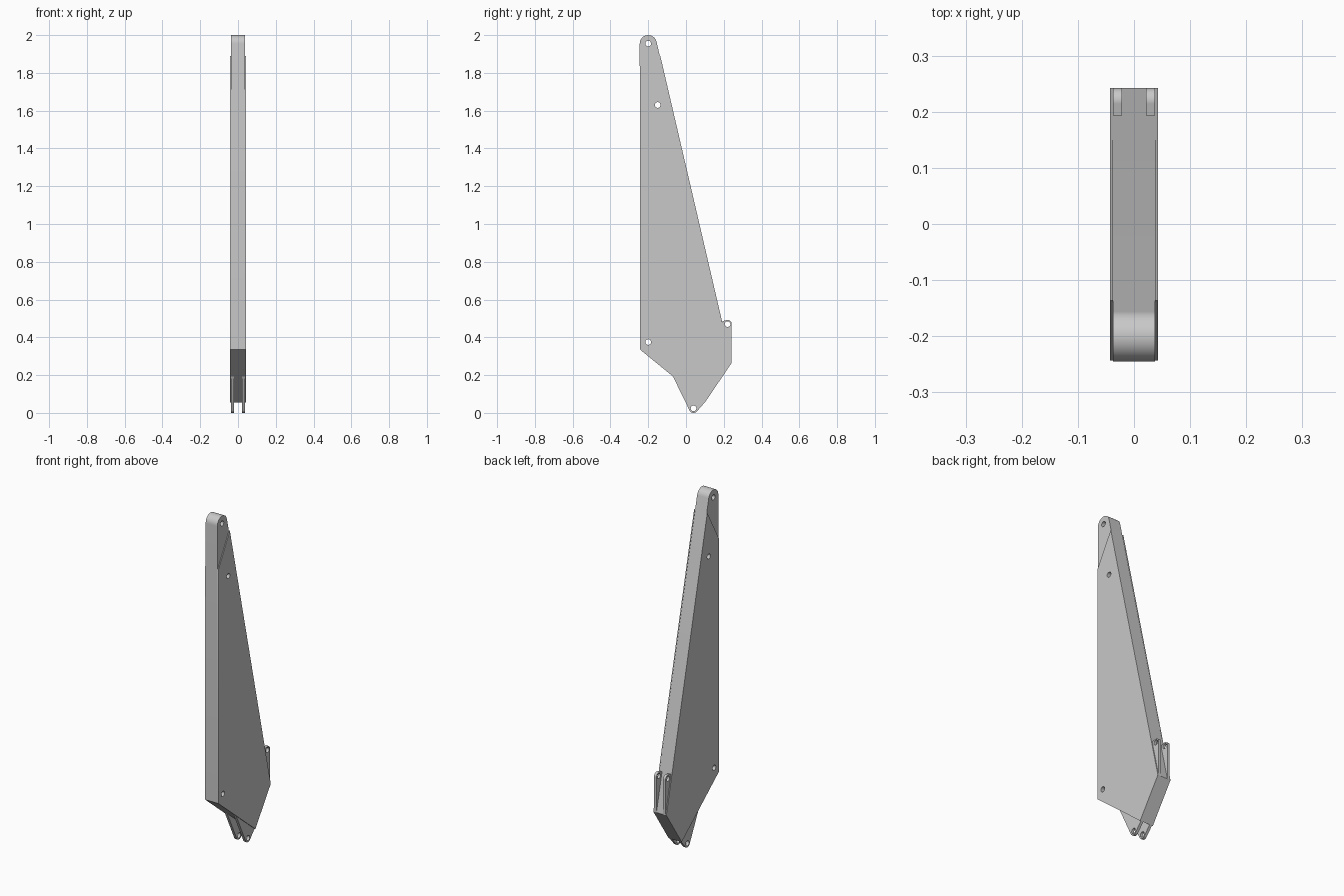
import bpy, bmesh
from math import sin, cos, radians

default = bpy.data.objects.get("Cube")
if default:
    bpy.data.objects.remove(default, do_unlink=True)

grey = bpy.data.materials.new("light grey metal")
grey.use_nodes = True
grey.diffuse_color = (0.58, 0.58, 0.58, 1)
grey.node_tree.nodes["Principled BSDF"].inputs["Base Color"].default_value = grey.diffuse_color

HOLE_RADIUS = 0.015
TOP_PIN = (-0.2, 1.955)
UPPER_PIN = (-0.15, 1.63)
LOWER_PIN = (-0.2, 0.375)
EAR_PIN = (0.22, 0.47)
FOOT_PIN = (0.04, 0.024)


def arc(centre, radius, start, end, steps=16):
    """Points on an arc in the y-z plane, angles in degrees."""
    angles = [radians(start + (end - start) * i / steps) for i in range(steps + 1)]
    return [(centre[0] + radius * cos(a), centre[1] + radius * sin(a)) for a in angles]


def extrude(name, profile, x0, x1):
    """Solid made from a y-z profile between two x positions."""
    bm = bmesh.new()
    face = bm.faces.new([bm.verts.new((x0, y, z)) for y, z in profile])
    result = bmesh.ops.extrude_face_region(bm, geom=[face])
    verts = [v for v in result["geom"] if isinstance(v, bmesh.types.BMVert)]
    bmesh.ops.translate(bm, verts=verts, vec=(x1 - x0, 0, 0))
    bmesh.ops.recalc_face_normals(bm, faces=bm.faces)
    mesh = bpy.data.meshes.new(name)
    bm.to_mesh(mesh)
    bm.free()
    mesh.materials.append(grey)
    obj = bpy.data.objects.new(name, mesh)
    bpy.context.collection.objects.link(obj)
    return obj


def activate(obj):
    bpy.ops.object.select_all(action="DESELECT")
    obj.select_set(True)
    bpy.context.view_layer.objects.active = obj


def drill(obj, pins):
    """Cut pin holes along x, then smooth only the rounded faces."""
    activate(obj)
    for pin in pins:
        cutter = extrude("hole_cutter", arc(pin, HOLE_RADIUS, 0, 345, 23), -0.1, 0.1)
        cutter.hide_render = True
        mod = obj.modifiers.new("pin_hole", "BOOLEAN")
        mod.operation = "DIFFERENCE"
        mod.solver = "EXACT"
        mod.object = cutter
        bpy.ops.object.modifier_apply(modifier=mod.name)
        bpy.data.objects.remove(cutter, do_unlink=True)
    bpy.ops.object.shade_smooth_by_angle(angle=radians(30))


# Long tapered core with a rounded top
base = [(-0.243, 0.335), (0.1, 0.055), (0.242, 0.265)]
core = extrude("arm_core", base + arc(TOP_PIN, 0.045, 13, 180), -0.0375, 0.0375)
drill(core, [TOP_PIN, UPPER_PIN, LOWER_PIN])

# Profiles of the paired parts
plate = base + [(-0.136, 1.89), (-0.243, 1.7)]
ear = [(0.242, 0.265)] + arc(EAR_PIN, 0.022, 0, 110) + [(0.193, 0.486), (0.193, 0.3)]
foot = [(-0.07, 0.195)] + arc(FOOT_PIN, 0.024, 210, 320) + [(0.1, 0.056), (0.08, 0.15)]

# Side plates, rear ears and foot lugs on both sides
for side, sign in (("left", 1), ("right", -1)):
    drill(extrude(side + "_side_plate", plate, sign * 0.0375, sign * 0.0425),
          [UPPER_PIN, LOWER_PIN])
    drill(extrude(side + "_rear_ear", ear, sign * 0.0215, sign * 0.0372), [EAR_PIN])
    drill(extrude(side + "_foot_lug", foot, sign * 0.0215, sign * 0.0372), [FOOT_PIN])
